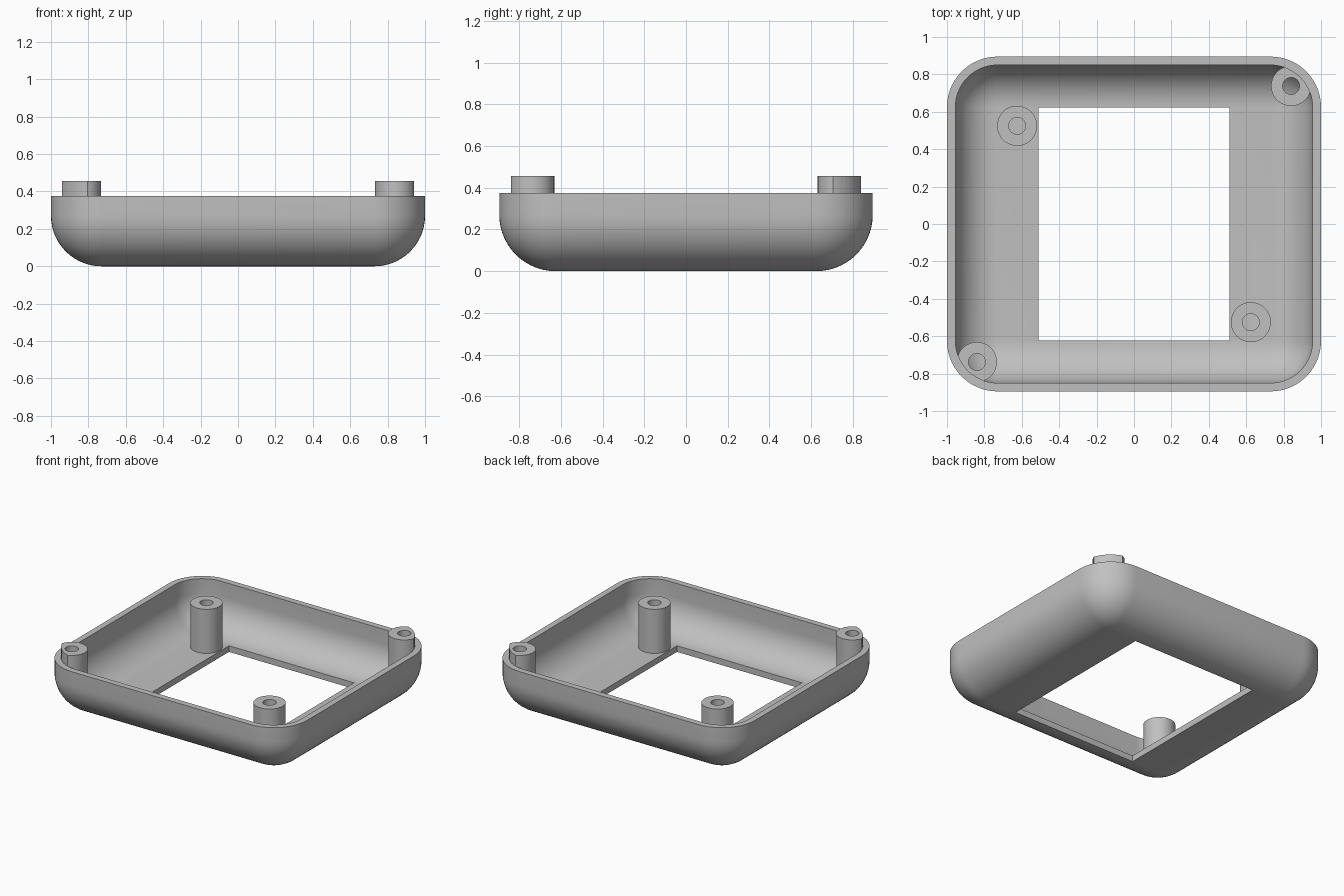
import bpy, bmesh
from math import sin, cos, pi

cube = bpy.data.objects.get("Cube")
if cube:
    bpy.data.objects.remove(cube, do_unlink=True)

grey = bpy.data.materials.new("plain_grey")
grey.use_nodes = True
colour = (0.53, 0.53, 0.53, 1)
grey.diffuse_color = colour
grey.node_tree.nodes["Principled BSDF"].inputs["Base Color"].default_value = colour

CORE = (0.73, 0.625)      # flat rectangle that all the roundings are offset from
RADIUS, WALL = 0.27, 0.045
RIM = 0.375
STEPS = 14


def outline(core, r, z):
    """Rounded rectangle; a core of zero size gives a circle."""
    pts = []
    for q, (sx, sy) in enumerate([(1, 1), (-1, 1), (-1, -1), (1, -1)]):
        for k in range(STEPS + 1):
            a = (q + k / STEPS) * pi / 2
            pts.append((sx * core[0] + r * cos(a), sy * core[1] + r * sin(a), z))
    return pts


def loft(name, rings, location=(0, 0, 0), cyclic=True):
    """Skin a list of outlines, joining last to first or capping both ends."""
    bm = bmesh.new()
    loops = [[bm.verts.new(p) for p in ring] for ring in rings]
    pairs = list(zip(loops, loops[1:]))
    if cyclic:
        pairs.append((loops[-1], loops[0]))
    else:
        bm.faces.new(loops[0])
        bm.faces.new(loops[-1])
    for lo, hi in pairs:
        for i in range(len(lo)):
            j = (i + 1) % len(lo)
            bm.faces.new((lo[i], lo[j], hi[j], hi[i]))
    bmesh.ops.remove_doubles(bm, verts=bm.verts[:], dist=1e-5)
    bmesh.ops.recalc_face_normals(bm, faces=bm.faces[:])
    mesh = bpy.data.meshes.new(name)
    bm.to_mesh(mesh)
    bm.free()
    mesh.materials.append(grey)
    obj = bpy.data.objects.new(name, mesh)
    obj.location = location
    bpy.context.collection.objects.link(obj)
    return obj


def activate(obj):
    bpy.ops.object.select_all(action='DESELECT')
    obj.select_set(True)
    bpy.context.view_layer.objects.active = obj


def bowl(r, top):
    """Outlines of a round-bottomed tray surface, from the floor up."""
    arc = [k / STEPS * pi / 2 for k in range(STEPS + 1)]
    rings = [outline(CORE, r * sin(a), RADIUS - r * cos(a)) for a in arc]
    return rings + [outline(CORE, r, top)]


def post(name, location, bottom, top):
    """Hollow round screw post."""
    outer, hole = 0.107, 0.045
    profile = [(outer, bottom), (outer, top), (hole, top), (hole, bottom)]
    return loft(name, [outline((0, 0), r, z) for r, z in profile], location)


# Tray shell with a rectangular opening in the floor
opening = (0.51, 0.623)
shell = loft("tray_shell",
             bowl(RADIUS, RIM) + bowl(RADIUS - WALL, RIM)[::-1]
             + [outline(opening, 0, WALL), outline(opening, 0, 0)])
parts = [shell]

# Cavity solid that trims the corner posts to the inside of the wall
cavity = loft("cavity_trim", bowl(RADIUS - WALL + 0.001, 0.6), cyclic=False)
cavity.hide_render = True

# Two floor posts and two taller corner posts, on opposite diagonals
for side, s in (("left", 1), ("right", -1)):
    parts.append(post(side + "_floor_post", (s * 0.625, -s * 0.525, 0), 0.03, 0.37))
    corner = post(side + "_corner_post", (s * 0.84, s * 0.738, 0), 0.02, 0.455)
    trim = corner.modifiers.new("trim", 'BOOLEAN')
    trim.operation = 'INTERSECT'
    trim.solver = 'EXACT'
    trim.object = cavity
    activate(corner)
    bpy.ops.object.modifier_apply(modifier=trim.name)
    parts.append(corner)
bpy.data.objects.remove(cavity, do_unlink=True)

for part in parts:
    activate(part)
    bpy.ops.object.shade_smooth_by_angle(angle=pi / 6)
